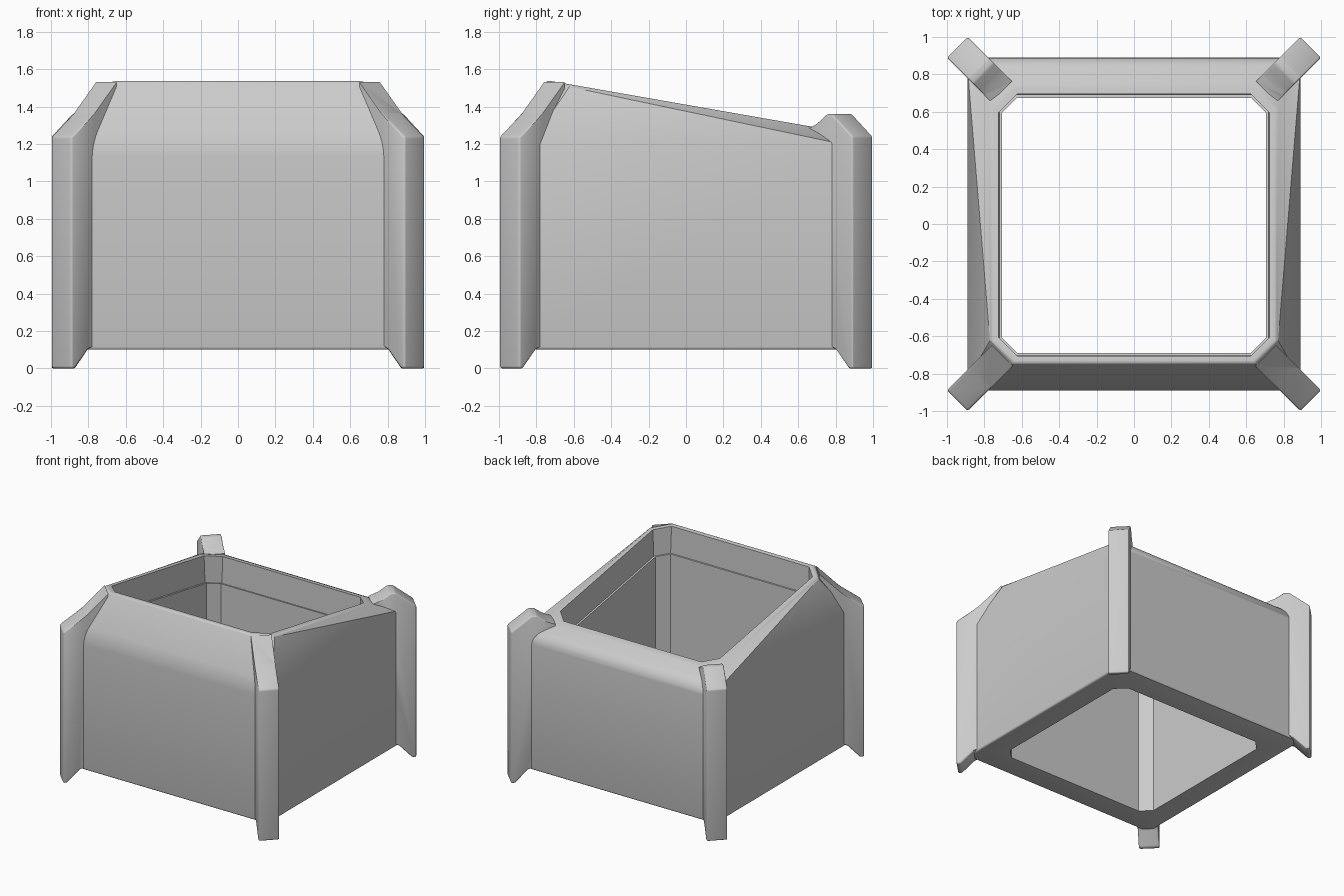
import bpy, bmesh, math
from mathutils import Matrix, Vector

if "Cube" in bpy.data.objects:
    bpy.data.objects.remove(bpy.data.objects["Cube"], do_unlink=True)

grey = bpy.data.materials.new("plain grey")
grey.use_nodes = True
grey.diffuse_color = (0.6, 0.6, 0.6, 1)
grey.node_tree.nodes["Principled BSDF"].inputs["Base Color"].default_value = (0.6, 0.6, 0.6, 1)


def finish(bm, name):
    bmesh.ops.recalc_face_normals(bm, faces=bm.faces)
    mesh = bpy.data.meshes.new(name)
    bm.to_mesh(mesh)
    bm.free()
    mesh.materials.append(grey)
    obj = bpy.data.objects.new(name, mesh)
    bpy.context.collection.objects.link(obj)
    bpy.ops.object.select_all(action='DESELECT')
    obj.select_set(True)
    bpy.context.view_layer.objects.active = obj
    bpy.ops.object.shade_smooth_by_angle(angle=math.radians(30))
    return obj


def level(z):
    return lambda y: z


def sloped(drop):
    return lambda y: 1.41 - drop - 0.175 * y


def ring(bm, hx, front, back, cut, height):
    """Rectangle with cut corners, starting at the front edge, counter-clockwise."""
    pts = [(-hx + cut, front), (hx - cut, front), (hx, front + cut), (hx, back - cut),
           (hx - cut, back), (-hx + cut, back), (-hx, back - cut), (-hx, front + cut)]
    return [bm.verts.new((x, y, height(y))) for x, y in pts]


# Hollow shell: outer wall, sloping rim, inner band, ledge and inner wall
bm = bmesh.new()
floor_out = ring(bm, 0.89, -0.89, 0.89, 0.06, level(0.10))
shoulder = ring(bm, 0.89, -0.89, 0.89, 0.06, level(1.20))
rim_out = ring(bm, 0.765, -0.745, 0.74, 0.12, sloped(0))
rim_in = ring(bm, 0.725, -0.705, 0.695, 0.10, sloped(0))
ledge_out = ring(bm, 0.72, -0.70, 0.69, 0.09, sloped(0.22))
ledge_in = ring(bm, 0.705, -0.69, 0.675, 0.08, sloped(0.22))
floor_in = ring(bm, 0.705, -0.69, 0.675, 0.08, level(0.10))
loops = [floor_out, shoulder, rim_out, rim_in, ledge_out, ledge_in, floor_in]
for low, high in zip(loops, loops[1:] + loops[:1]):
    for i in range(8):
        j = (i + 1) % 8
        a, b, c, d = low[i], low[j], high[j], high[i]
        if low is shoulder and i == 2:      # twisted side slopes fold on a diagonal
            bm.faces.new((a, b, d))
            bm.faces.new((b, c, d))
        elif low is shoulder and i == 6:
            bm.faces.new((a, b, c))
            bm.faces.new((a, c, d))
        else:
            bm.faces.new((a, b, c, d))


def loop_edges(loop, picks=range(8)):
    return [bm.edges.get((loop[i], loop[(i + 1) % 8])) for i in picks]


# Soft shoulders at front and back, then small rounds on the rim and the floor edge
bmesh.ops.bevel(bm, geom=loop_edges(shoulder, (0, 4)), offset=0.07, segments=5,
                profile=0.5, affect='EDGES')
soft = [e for e in bm.edges
        if all(v in rim_out for v in e.verts) or all(v in floor_out for v in e.verts)]
bmesh.ops.bevel(bm, geom=soft, offset=0.015, segments=3, profile=0.5, affect='EDGES')
finish(bm, "shell")


# Diagonal corner fins: a side profile (radius, height) extruded to the fin's width
foot = [(1.0, 0.15), (1.17, 0.12), (1.21, 0.10), (1.305, 0.0), (1.336, 0.0)]
front_top = [(1.336, 1.24), (1.16, 1.365), (0.995, 1.53)]
back_top = [(1.336, 1.24), (1.18, 1.36), (1.14, 1.36), (1.09, 1.325), (1.05, 1.30), (1.0, 1.28)]


def fin(name, top, angle):
    bm = bmesh.new()
    half = 0.078
    face = bm.faces.new([bm.verts.new((r, -half, z)) for r, z in foot + top])
    grown = bmesh.ops.extrude_face_region(bm, geom=[face])["geom"]
    bmesh.ops.translate(bm, vec=Vector((0, 2 * half, 0)),
                        verts=[g for g in grown if isinstance(g, bmesh.types.BMVert)])
    bmesh.ops.recalc_face_normals(bm, faces=bm.faces)
    sharp = [e for e in bm.edges if e.calc_face_angle(0) > math.radians(15)
             and min(v.co.x for v in e.verts) > 1.02]
    bmesh.ops.bevel(bm, geom=sharp, offset=0.013, segments=3, profile=0.5,
                    affect='EDGES', clamp_overlap=True)
    bmesh.ops.transform(bm, matrix=Matrix.Rotation(math.radians(angle), 4, 'Z'), verts=bm.verts)
    finish(bm, name)


fin("back_left_fin", back_top, 45)
fin("back_right_fin", back_top, 135)
fin("front_right_fin", front_top, 225)
fin("front_left_fin", front_top, 315)
